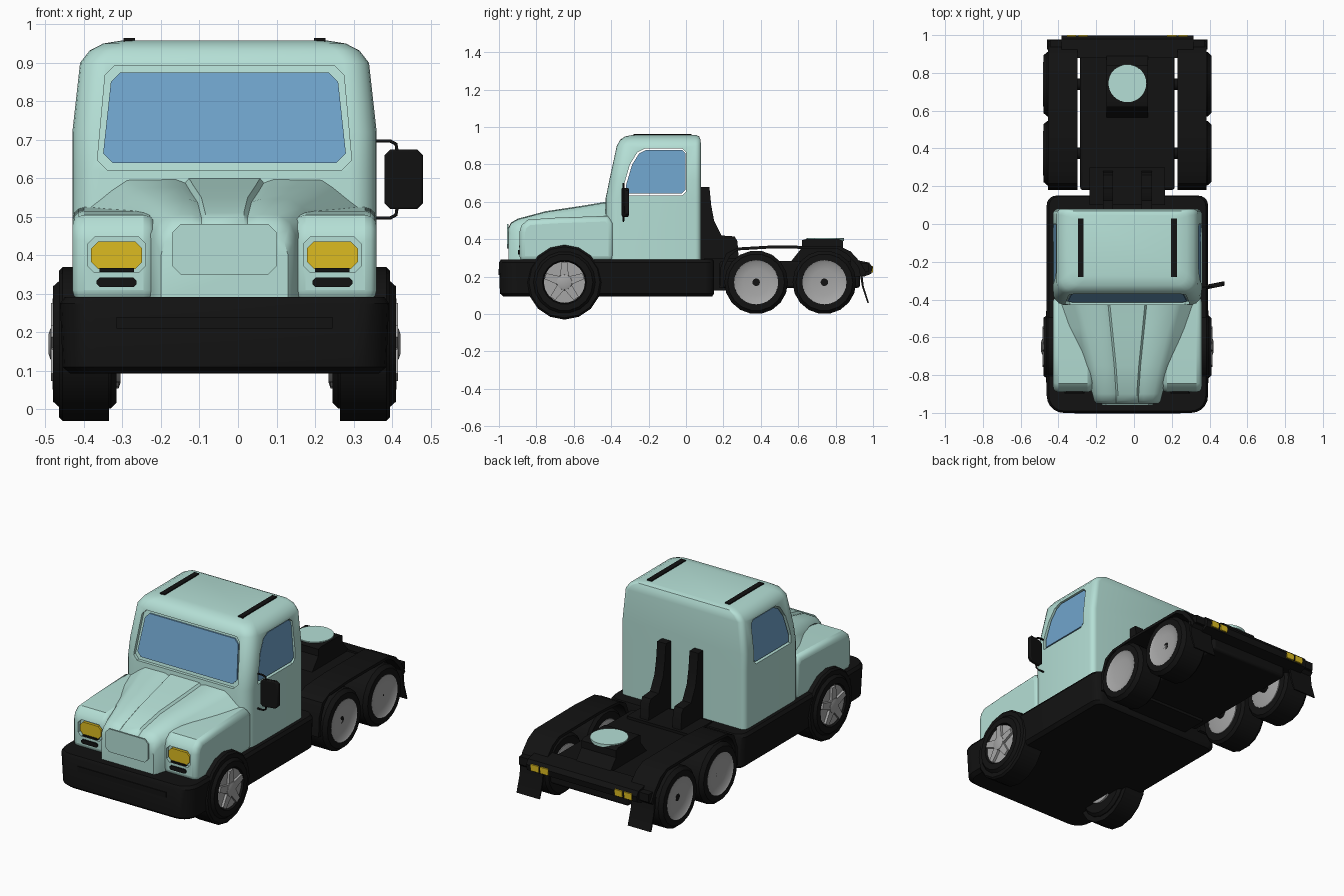
import bpy, bmesh, math
from mathutils import Vector

if "Cube" in bpy.data.objects:
    bpy.data.objects.remove(bpy.data.objects["Cube"], do_unlink=True)

CX = -0.035  # truck centre line (the mirror only sticks out on the left)
SIDES = (("left", 1), ("right", -1))


def material(name, r, g, b):
    m = bpy.data.materials.new(name)
    m.use_nodes = True
    m.diffuse_color = (r, g, b, 1)
    m.node_tree.nodes["Principled BSDF"].inputs["Base Color"].default_value = (r, g, b, 1)
    return m


TEAL = material("pale teal paint", .46, .74, .67)
BLACK = material("black plastic", .006, .006, .006)
GLASS = material("blue glass", .16, .37, .6)
YELLOW = material("yellow lamp", .72, .5, .015)
GREY = material("grey metal", .38, .38, .38)


def add(name, bm, mat, smooth=True, bevel=0):
    bmesh.ops.recalc_face_normals(bm, faces=bm.faces)
    me = bpy.data.meshes.new(name)
    bm.to_mesh(me)
    bm.free()
    me.materials.append(mat)
    ob = bpy.data.objects.new(name, me)
    bpy.context.collection.objects.link(ob)
    ob.location.x = CX
    bpy.ops.object.select_all(action='DESELECT')
    ob.select_set(True)
    bpy.context.view_layer.objects.active = ob
    if smooth:
        bpy.ops.object.shade_smooth_by_angle(angle=math.radians(35))
    if bevel:
        b = ob.modifiers.new("bevel", 'BEVEL')
        b.width, b.segments, b.angle_limit = bevel, 3, math.radians(50)
    return ob


def loft(name, rings, mat, **kw):
    bm = bmesh.new()
    vs = [[bm.verts.new(p) for p in ring] for ring in rings]
    n = len(vs[0])
    for a, b in zip(vs, vs[1:]):
        for i in range(n):
            j = (i + 1) % n
            bm.faces.new((a[i], a[j], b[j], b[i]))
    bm.faces.new(vs[0])
    bm.faces.new(vs[-1])
    return add(name, bm, mat, **kw)


def slab(name, pts, offset, mat, **kw):
    """Flat outline of 3D points pushed along an offset."""
    pts = [Vector(p) for p in pts]
    return loft(name, [pts, [p + Vector(offset) for p in pts]], mat, **kw)


def prism(name, profile, x0, x1, mat, **kw):
    return slab(name, [(x0, y, z) for y, z in profile], (x1 - x0, 0, 0), mat, **kw)


def box(name, x0, x1, y0, y1, z0, z1, mat, **kw):
    return prism(name, [(y0, z0), (y1, z0), (y1, z1), (y0, z1)], x0, x1, mat, **kw)


def turned(name, steps, y, z, mat, n=24):
    """Solid turned about the x axis from (x, radius) steps."""
    return loft(name, [[(x, y + r * math.cos(2 * math.pi * i / n), z + r * math.sin(2 * math.pi * i / n))
                        for i in range(n)] for x, r in steps], mat)


def rounded(hw, y0, y1, rf, rb, z):
    ring = []
    for cx, cy, r, a0 in ((hw - rf, y0 + rf, rf, 270), (hw - rb, y1 - rb, rb, 0),
                          (rb - hw, y1 - rb, rb, 90), (rf - hw, y0 + rf, rf, 180)):
        for i in range(6):
            a = math.radians(a0 + 18 * i)
            ring.append((cx + r * math.cos(a), cy + r * math.sin(a), z))
    return ring


def chamfered(hx, z0, z1, c, taper=0):
    """Chamfered rectangle in x and z, narrower at the top by taper."""
    t = hx - taper
    return [(-hx, z0 + c), (c - hx, z0), (hx - c, z0), (hx, z0 + c),
            (t, z1 - c), (t - c, z1), (c - t, z1), (-t, z1 - c)]


def cut(ob, cutter):
    cutter.hide_render = True
    cutter.hide_set(True)
    m = ob.modifiers.new("cut", 'BOOLEAN')
    m.object, m.solver = cutter, 'EXACT'


# Cab shell
cab = loft("cab", [rounded(*s) for s in (
    (.395, -.43, .08, .07, .03, .28), (.395, -.43, .08, .07, .03, .62),
    (.395, -.409, .08, .07, .03, .72), (.375, -.37, .08, .065, .03, .90),
    (.35, -.352, .078, .06, .03, .932), (.315, -.325, .07, .06, .03, .95),
    (.265, -.28, .05, .05, .03, .958))], TEAL)

# Windscreen set in a shallow recess
def screen(hx, z0, z1, back):
    return [(x, -.43 + (z - .62) * .06 / .28 + back, z) for x, z in chamfered(hx, z0, z1, .025, .02)]

cut(cab, slab("windscreen_cutter", screen(.33, .622, .893, -.05), (0, .068, 0), TEAL, smooth=False))
slab("windscreen", screen(.315, .64, .875, .01), (0, .012, 0), GLASS, smooth=False)

# Side windows
window = [(-.335, .635), (-.335, .68), (-.30, .80), (-.26, .865), (-.22, .885),
          (-.02, .885), (0, .865), (0, .655), (-.02, .635)]
cut(cab, prism("side_window_cutter", window, -.6, .6, TEAL, smooth=False))
for side, s in SIDES:
    pane = [(-.155 + (y + .16) * .95, .762 + (z - .76) * .93) for y, z in window]
    slab(side + "_window", [(s * (.39 - max(0, z - .72) * .12), y, z) for y, z in pane],
         (-s * .008, 0, 0), GLASS, smooth=False)
    box(side + "_roof_strip", s * .247 - .015, s * .247 + .015, -.28, .03, .945, .964, BLACK)

# Hood with a raised centre panel
rings = []
for y, z, hw, c, f in ((-.95, .46, .155, .05, .01), (-.935, .49, .165, .05, .012), (-.9, .51, .17, .05, .015),
                       (-.75, .55, .2, .06, .035), (-.55, .58, .25, .08, .06), (-.40, .605, .29, .095, .08)):
    low = min(.515, z - .06)
    half = [(c, z), (c + .01, z - .012), (c + .035, z - .003), (hw - .03, z - .005),
            (hw, z - .025), (hw + f, low), (hw + f, .28)]
    rings.append([(x, y, h) for x, h in half] + [(-x, y, h) for x, h in reversed(half)])
loft("hood", rings, TEAL)
slab("grille_panel", [(x, -.95, z) for x, z in chamfered(.135, .35, .482, .022)], (0, -.007, 0), TEAL, smooth=False)

# Front fenders, headlights and wheel arches
fender = [(-.89, .28), (-.89, .44), (-.88, .475), (-.845, .505), (-.7, .515), (-.42, .525),
          (-.385, .49), (-.385, .28)]
for side, s in SIDES:
    f = prism(side + "_front_fender", fender, s * .18, s * .395, TEAL, bevel=.03)
    lamp = lambda hx, z0, z1, y: [(s * .28 + x, y, z) for x, z in chamfered(hx, z0, z1, .018)]
    cut(f, slab(side + "_lamp_cutter", lamp(.075, .355, .448, -.93), (0, .06, 0), TEAL, smooth=False))
    slab(side + "_headlight", lamp(.066, .365, .436, -.885), (0, .02, 0), YELLOW, smooth=False)
    box(side + "_headlight_base", s * .28 - .045, s * .28 + .045, -.893, -.868, .357, .367, BLACK)
    slab(side + "_fender_slot", [(s * .28 + x, -.889, z) for x, z in chamfered(.052, .318, .342, .008)],
         (0, -.008, 0), BLACK, smooth=False)
    turned(side + "_wheel_arch", ((s * .3, .2), (s * .42, .2), (s * .43, .19)), -.65, .17, BLACK, 16)

# Bumper and skirt
loft("bumper_skirt", [rounded(*r) for r in (
    (.40, -.975, .14, .08, .04, .093), (.42, -.995, .15, .09, .05, .11),
    (.427, -1, .15, .09, .05, .275), (.415, -.99, .145, .08, .05, .292))], BLACK)
box("bumper_bar", -.28, .28, -1.003, -.98, .21, .24, BLACK)

# Wheels
for side, s in SIDES:
    for place, y in (("front", -.65), ("middle", .375), ("rear", .74)):
        name = side + "_" + place
        turned(name + "_tyre", [(s * x, r) for x, r in (
            (.28, .12), (.28, .155), (.295, .17), (.425, .17), (.445, .152), (.445, .118), (.43, .112))],
            y, .17, BLACK, 18)
        if place == "front":
            turned(name + "_rim", [(s * x, r) for x, r in ((.27, .1), (.436, .11))], y, .17, GREY)
            turned(name + "_hub", [(s * x, r) for x, r in ((.43, .045), (.452, .04), (.457, .025))], y, .17, GREY)
            for i in range(5):
                a = math.radians(90 + 72 * i)
                ca, sa = math.cos(a), math.sin(a)
                spoke = [(y + u * ca - v * sa, .17 + u * sa + v * ca)
                         for u, v in ((.02, -.024), (.107, -.016), (.107, .016), (.02, .024))]
                prism(name + "_spoke_%d" % (i + 1), spoke, s * .43, s * .45, GREY, smooth=False)
        else:
            turned(name + "_rim", [(s * x, r) for x, r in (
                (.27, .1), (.275, .115), (.446, .118), (.44, .108), (.433, .07), (.43, .02))], y, .17, GREY)
for place, y in (("front", -.65), ("middle", .375), ("rear", .74)):
    turned(place + "_axle", ((-.3, .03), (.3, .03)), y, .17, BLACK, 12)

# Rear frame
box("rear_frame", -.25, .25, .18, .93, .14, .285, BLACK, bevel=.015)
box("frame_neck", -.2, .2, .1, .3, .125, .3, BLACK)
rear = [(.88, .2), (.95, .2), (.99, .215), (.997, .25), (.98, .275), (.88, .295)]
prism("rear_crossbar", rear, -.35, .35, BLACK)
box("rear_light_bar", -.41, .41, .93, .975, .225, .27, BLACK)

# Coupling plate
prism("coupling_mount", [(.56, .28), (.62, .355), (.62, .395), (.64, .4), (.82, .4), (.84, .39),
                         (.84, .35), (.9, .28)], -.11, .11, BLACK)
disc = [(.1 * math.cos(math.pi * i / 16), .745 + .1 * math.sin(math.pi * i / 16), .39) for i in range(32)]
slab("coupling_disc", disc, (0, 0, .016), TEAL)

# Rear fenders, mudflaps, tail lamps and cab struts
path = [(.18, .14), (.185, .25), (.215, .325), (.28, .356), (.45, .366), (.82, .364),
        (.88, .335), (.93, .28), (.965, .22)]
strip = path + [(y + (.02 if i < 3 else -.008 if i < 6 else -.018), z - (0 if i < 2 else .016))
                for i, (y, z) in reversed(list(enumerate(path)))]
strut = [(.07, .25), (.07, .68), (.125, .68), (.135, .58), (.15, .5), (.19, .42), (.26, .415),
         (.275, .39), (.285, .25)]
for side, s in SIDES:
    prism(side + "_rear_fender", strip, s * .265, s * .42, BLACK)
    prism(side + "_mudflap", [(.925, .24), (.94, .15), (.97, .06), (.978, .06), (.95, .15), (.94, .24)],
          s * .28, s * .425, BLACK)
    for i, x in enumerate((.235, .295)):
        box(side + "_tail_lamp_%d" % (i + 1), s * x - .024, s * x + .024, .98, 1.0, .222, .258, YELLOW)
    prism(side + "_cab_strut", strut, s * .075, s * .13, BLACK)

# Side mirror on the left
slab("left_mirror", [(.415, -.345, .535), (.43, -.345, .52), (.5, -.33, .52), (.515, -.326, .535),
                     (.515, -.326, .66), (.5, -.33, .675), (.43, -.345, .675), (.415, -.345, .66)],
     (0, .024, 0), BLACK, bevel=.006)
for name, z, d in (("upper", .697, -1), ("lower", .497, 1)):
    cu = bpy.data.curves.new("left_mirror_%s_arm" % name, 'CURVE')
    cu.dimensions, cu.bevel_depth, cu.bevel_resolution, cu.use_fill_caps = '3D', .005, 1, True
    sp = cu.splines.new('POLY')
    pts = [(.38, z), (.43, z), (.445, z + d * .008), (.45, z + d * .04)]
    sp.points.add(len(pts) - 1)
    for p, (x, h) in zip(sp.points, pts):
        p.co = (x, -.335, h, 1)
    cu.materials.append(BLACK)
    arm = bpy.data.objects.new(cu.name, cu)
    arm.location.x = CX
    bpy.context.collection.objects.link(arm)
